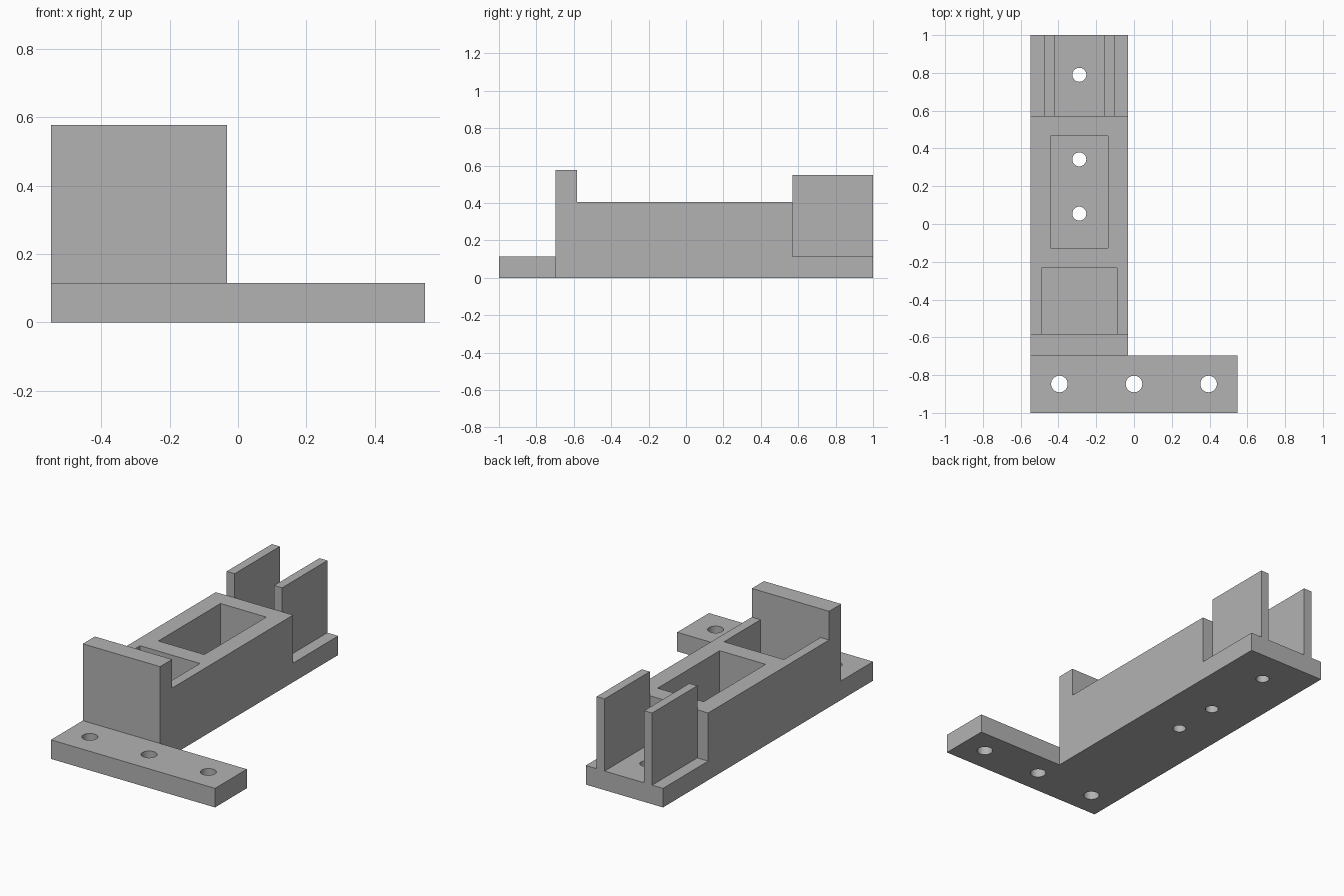
import bpy
import bmesh
import math

cube = bpy.data.objects.get("Cube")
if cube:
    bpy.data.objects.remove(cube, do_unlink=True)

grey = bpy.data.materials.new("plain_grey")
grey.use_nodes = True
colour = (0.45, 0.45, 0.45, 1)
grey.diffuse_color = colour
grey.node_tree.nodes["Principled BSDF"].inputs["Base Color"].default_value = colour

LEFT, RIGHT = 0.547, -0.547      # outer sides of the mounting foot
BODY_LEFT = -0.032               # left side of the long body
MID = (RIGHT + BODY_LEFT) / 2    # centre line of the long body
FLOOR = 0.115                    # plate thickness
STEP = -0.697                    # front of the body


def add_object(name, bm):
    bmesh.ops.recalc_face_normals(bm, faces=bm.faces)
    mesh = bpy.data.meshes.new(name)
    bm.to_mesh(mesh)
    bm.free()
    obj = bpy.data.objects.new(name, mesh)
    mesh.materials.append(grey)
    bpy.context.collection.objects.link(obj)
    return obj


def box(name, xs, ys, zs):
    bm = bmesh.new()
    bmesh.ops.create_cube(bm, size=1)
    for v in bm.verts:
        v.co = [r[0] if c < 0 else r[1] for c, r in zip(v.co, (xs, ys, zs))]
    return add_object(name, bm)


def extruded(name, outline, height):
    bm = bmesh.new()
    face = bm.faces.new([bm.verts.new((x, y, 0)) for x, y in outline])
    ext = bmesh.ops.extrude_face_region(bm, geom=[face])
    for v in ext["geom"]:
        if isinstance(v, bmesh.types.BMVert):
            v.co.z = height
    return add_object(name, bm)


def drill(name, x, y, radius):
    bm = bmesh.new()
    bmesh.ops.create_cone(bm, cap_ends=True, segments=32, radius1=radius,
                          radius2=radius, depth=0.4)
    bmesh.ops.translate(bm, verts=bm.verts, vec=(x, y, FLOOR / 2))
    return add_object(name, bm)


def combine(target, tool, operation):
    """Apply a boolean to the target and discard the tool."""
    tool.hide_render = True
    mod = target.modifiers.new(operation.lower(), "BOOLEAN")
    mod.operation, mod.solver, mod.object = operation, "EXACT", tool
    bpy.context.view_layer.update()
    graph = bpy.context.evaluated_depsgraph_get()
    mesh = bpy.data.meshes.new_from_object(target.evaluated_get(graph))
    target.modifiers.clear()
    target.data = mesh
    bpy.data.objects.remove(tool, do_unlink=True)


# L-shaped base plate
bracket = extruded("mounting_bracket", [
    (RIGHT, -1), (LEFT, -1), (LEFT, STEP), (BODY_LEFT, STEP),
    (BODY_LEFT, 1), (RIGHT, 1)], FLOOR)

# Long housing with two open pockets
housing = box("housing", (RIGHT, BODY_LEFT), (STEP, 0.57), (0, 0.405))
for half_width, ys in ((0.2, (-0.582, -0.234)), (0.153, (-0.126, 0.465))):
    pocket = box("pocket_cutter", (MID - half_width, MID + half_width),
                 ys, (FLOOR, 0.5))
    combine(housing, pocket, "DIFFERENCE")
combine(bracket, housing, "UNION")

# Tall front wall
combine(bracket, box("front_wall", (RIGHT, BODY_LEFT), (STEP, -0.582),
                     (0, 0.578)), "UNION")

# Pair of upright rear fins
for side in (-1, 1):
    xs = sorted((MID + side * 0.132, MID + side * 0.185))
    combine(bracket, box("rear_fin", xs, (0.57, 1), (0, 0.55)), "UNION")

# Screw holes in the foot and along the body
holes = [(x, -0.847, 0.044) for x in (-0.395, 0, 0.395)]
holes += [(MID, y, 0.037) for y in (0.055, 0.342, 0.79)]
for x, y, radius in holes:
    combine(bracket, drill("hole_cutter", x, y, radius), "DIFFERENCE")

# Merge flat regions and smooth only the hole walls
bm = bmesh.new()
bm.from_mesh(bracket.data)
bmesh.ops.remove_doubles(bm, verts=bm.verts, dist=0.0001)
bmesh.ops.dissolve_limit(bm, angle_limit=math.radians(1),
                         verts=bm.verts, edges=bm.edges)
bm.to_mesh(bracket.data)
bm.free()
bracket.data.materials.clear()
bracket.data.materials.append(grey)
for poly in bracket.data.polygons:
    poly.material_index = 0

bpy.ops.object.select_all(action="DESELECT")
bracket.select_set(True)
bpy.context.view_layer.objects.active = bracket
bpy.ops.object.shade_smooth_by_angle(angle=math.radians(30))
